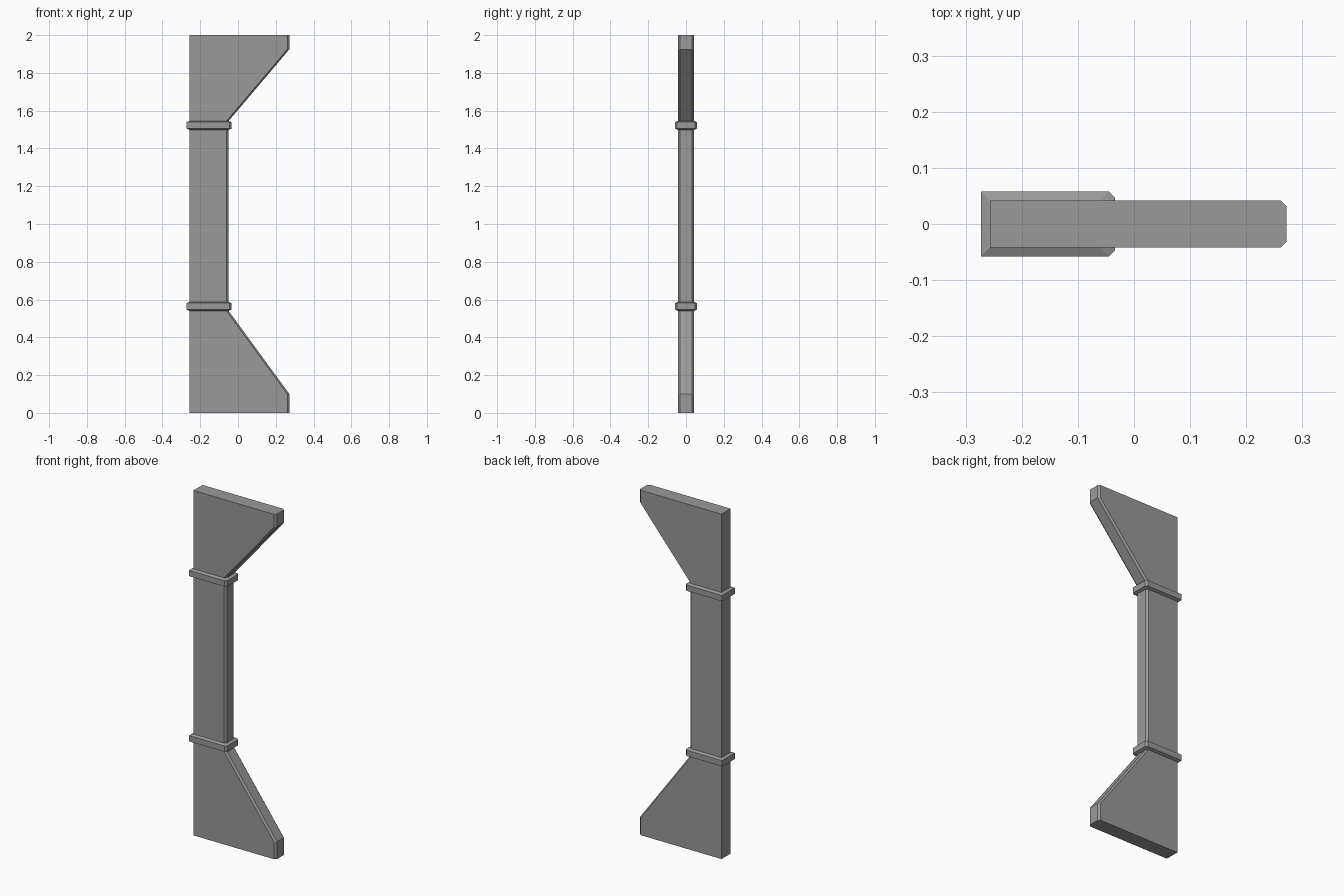
import bpy
import bmesh

cube = bpy.data.objects.get("Cube")
if cube:
    bpy.data.objects.remove(cube, do_unlink=True)

grey = bpy.data.materials.new("stone grey")
grey.use_nodes = True
colour = (0.32, 0.32, 0.32, 1)
grey.diffuse_color = colour
grey.node_tree.nodes["Principled BSDF"].inputs["Base Color"].default_value = colour

LEFT, HALF, CHAMFER = -0.257, 0.042, 0.011
SHAFT, FLARE, RIM = -0.05, 0.272, 0.016


def ring(bm, z, right, grow=0.0):
    """Cross-section with a square back edge and chamfered front edge."""
    left, right, half = LEFT - grow, right + grow, HALF + grow
    points = [(left, -half), (right - CHAMFER, -half), (right, CHAMFER - half),
              (right, half - CHAMFER), (right - CHAMFER, half), (left, half)]
    return [bm.verts.new((x, y, z)) for x, y in points]


def loft(name, levels):
    bm = bmesh.new()
    rings = [ring(bm, *level) for level in levels]
    for low, high in zip(rings, rings[1:]):
        for i in range(len(low)):
            j = (i + 1) % len(low)
            bm.faces.new((low[i], low[j], high[j], high[i]))
    bm.faces.new(rings[0][::-1])
    bm.faces.new(rings[-1])
    bmesh.ops.recalc_face_normals(bm, faces=bm.faces)
    mesh = bpy.data.meshes.new(name)
    bm.to_mesh(mesh)
    bm.free()
    mesh.materials.append(grey)
    bpy.context.collection.objects.link(bpy.data.objects.new(name, mesh))


# Flared foot, straight shaft and flared head
loft("lower_bracket", [(0, FLARE), (0.10, FLARE), (0.54, SHAFT)])
loft("shaft", [(0.54, SHAFT), (1.545, SHAFT)])
loft("upper_bracket", [(1.545, SHAFT), (1.925, FLARE), (2, FLARE)])

# Collars with sloped upper and lower rims
for name, bottom, top in (("lower_collar", 0.54, 0.588), ("upper_collar", 1.498, 1.546)):
    loft(name, [(bottom, SHAFT), (bottom + 0.007, SHAFT, RIM),
                (top - 0.007, SHAFT, RIM), (top, SHAFT)])
